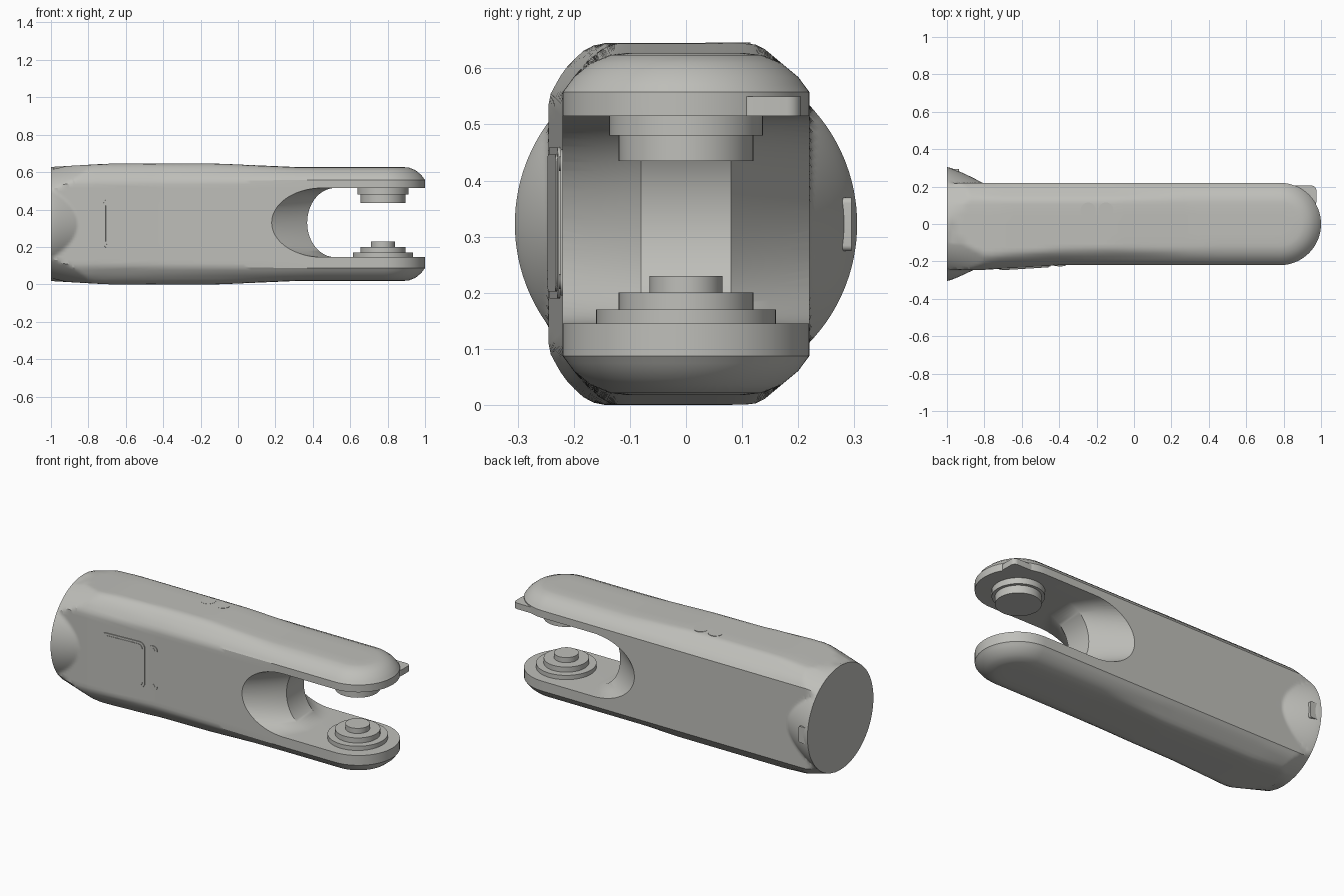
import bpy, bmesh, math
from mathutils import Matrix, Vector

if "Cube" in bpy.data.objects:
    bpy.data.objects.remove(bpy.data.objects["Cube"])

ZC = 0.3225      # height of the body axis
TIP = 0.78       # centre of the round fork tips

grey = bpy.data.materials.new("warm_grey")
grey.diffuse_color = (0.52, 0.52, 0.49, 1)
grey.use_nodes = True
grey.node_tree.nodes["Principled BSDF"].inputs["Base Color"].default_value = grey.diffuse_color


def finish(name, bm, mat=grey, smooth=True):
    bmesh.ops.remove_doubles(bm, verts=bm.verts, dist=1e-5)
    bmesh.ops.recalc_face_normals(bm, faces=bm.faces)
    me = bpy.data.meshes.new(name)
    bm.to_mesh(me)
    bm.free()
    ob = bpy.data.objects.new(name, me)
    bpy.context.collection.objects.link(ob)
    me.materials.append(mat)
    if smooth:
        shade(ob)
    return ob


def shade(ob):
    bpy.ops.object.select_all(action='DESELECT')
    ob.select_set(True)
    bpy.context.view_layer.objects.active = ob
    bpy.ops.object.shade_smooth_by_angle(angle=math.radians(28))


def loft(name, rings, caps=(True, True)):
    bm = bmesh.new()
    rows = [[bm.verts.new(p) for p in r] for r in rings]
    n = len(rows[0])
    for a, b in zip(rows, rows[1:]):
        for i in range(n):
            j = (i + 1) % n
            bm.faces.new((a[i], a[j], b[j], b[i]))
    if caps[0]:
        bm.faces.new(rows[0])
    if caps[1]:
        bm.faces.new(rows[-1])
    return finish(name, bm, smooth=False)


def clamp(v):
    return max(0.0, min(1.0, v))


# Body cross-section: one quadrant profile, the front side swells toward the rear
def profile(x, front):
    h = 0.305 + 0.0175 * min(clamp((0.3 - x) / 0.4), clamp((x + 1) / 0.3))
    plain = [(0, 0), (0, .235), (.02, .262), (.05, .287), (.085, h - .004), (.12, h), (.22, h)]
    if not front:
        return [(0.22 - a, z) for a, z in plain]
    w = 0.22 + 0.025 * clamp((-0.4 - x) / 0.4)
    full = [(0, 0), (0, .225), (.02, .262), (.04, .29), (.06, .309), (.08, h), (.22, h)]
    k = clamp((0.45 - x) / 1.0)
    return [(w - (a + (c - a) * k), z + (d - z) * k) for (a, z), (c, d) in zip(plain, full)]


def radius(x, t):
    u, v = abs(math.cos(t)), abs(math.sin(t))
    pts = profile(x, math.cos(t) < -1e-6)
    r = 9.0
    for (a, b), (c, d) in zip(pts, pts[1:]):
        ny, nz = d - b, a - c
        den = ny * u + nz * v
        if den > 1e-6:
            r = min(r, (ny * a + nz * b) / den)
    r = min(r, 0.305 + 0.25 * (x + 1))                 # round off into the rear disc
    return max(r, 0.305 - 0.09 * ((x + 1) / 0.2) ** 1.2)  # flared rear collar


edge = [math.atan2(z, y) for y, z in profile(0.7, False)[1:-1]]
quad = [edge[0] * i / 16 for i in range(16)]
for a, b in zip(edge, edge[1:] + [math.pi / 2]):
    quad += [a, (a + b) / 2]
half = quad + [math.pi / 2] + [math.pi - q for q in reversed(quad)]
angles = half + [-q for q in reversed(half[1:-1])]


def section(x):
    return [(radius(x, t) * math.cos(t), ZC + radius(x, t) * math.sin(t)) for t in angles]


xs = [-1 + 0.2 * i / 20 for i in range(20)] + [-0.8 + 1.58 * i / 40 for i in range(41)]
rings = [[(x, y, z) for y, z in section(x)] for x in xs]
for i in range(1, 19):                                  # sweep the section round the tip
    f = math.pi / 2 * i / 18
    rings.append([(TIP + abs(y) * math.sin(f), y * math.cos(f), z) for y, z in section(TIP)])
body = loft("arm_body", rings, caps=(True, False))

# Fork slot with a waisted throat, flaring toward both sides
slot = []
for y in (-.34, -.22, -.15, -.08, .08, .15, .22, .34):
    k = (abs(y) - 0.08) / 0.14
    x0, length = 0.37 - 0.19 * k, 0.15 + 0.12 * k
    ring = [(1.3, y, 0.145)]
    for i in range(33):
        a = math.pi * (i / 32 - 0.5)
        ring.append((x0 + length * (1 - math.cos(a)), y, 0.33 + 0.185 * math.sin(a)))
    slot.append(ring + [(1.3, y, 0.515)])
cutter = loft("slot_cutter", slot)
cutter.hide_render = True
cutter.hide_set(True)
mod = body.modifiers.new("slot", 'BOOLEAN')
mod.operation, mod.solver, mod.object = 'DIFFERENCE', 'EXACT', cutter
bpy.context.view_layer.objects.active = body
body.select_set(True)
bpy.ops.object.modifier_apply(modifier="slot")
bpy.data.objects.remove(cutter)
shade(body)


def disc(name, r, lo, hi, x=0.775, y=0.0):
    bm = bmesh.new()
    bmesh.ops.create_cone(bm, cap_ends=True, segments=64, radius1=r, radius2=r, depth=hi - lo,
                          matrix=Matrix.Translation((x, y, (lo + hi) / 2)))
    return finish(name, bm)


# Stepped pivot bosses on the two fork tips
for name, r, lo, hi in (("lower_boss_base", .16, .14, .17), ("lower_boss_step", .12, .165, .20),
                        ("lower_boss_pin", .065, .195, .23), ("upper_boss_base", .137, .48, .52),
                        ("upper_boss_pin", .12, .435, .485)):
    disc(name, r, lo, hi)

# Two small round plugs on the top
for i, x in enumerate((-.245, -.15)):
    disc("top_plug_%d" % (i + 1), .04, .63, ZC * 2 + .001, x, .075)


def plate(name, w, h, depth, r, matrix):
    """Rounded rectangle in local XY, extruded along local Z."""
    bm = bmesh.new()
    vs = []
    for c, (sx, sy) in enumerate(((1, 1), (-1, 1), (-1, -1), (1, -1))):
        for i in range(9):
            a = math.pi / 2 * (c + i / 8)
            vs.append(bm.verts.new((sx * (w / 2 - r) + r * math.cos(a),
                                    sy * (h / 2 - r) + r * math.sin(a), 0)))
    f = bm.faces.new(vs)
    ext = bmesh.ops.extrude_face_region(bm, geom=[f])
    top = [v for v in ext["geom"] if isinstance(v, bmesh.types.BMVert)]
    bmesh.ops.translate(bm, verts=top, vec=(0, 0, depth))
    bm.transform(matrix)
    return finish(name, bm)


def front_at(x, y, z, slope=0.0):
    return Matrix.Translation((x, y, z)) @ Matrix.Rotation(slope, 4, 'Z') @ Matrix.Rotation(math.pi / 2, 4, 'X')


# Front cover panel and the narrow strip beside it
tilt = math.atan(0.0625)
plate("panel_frame", .275, .27, .009, .035, front_at(-.583, -.2275, .325, tilt))
plate("panel_cover", .25, .245, .012, .028, front_at(-.583, -.2275, .325, tilt))
plate("side_strip", .058, .26, .006, .028, front_at(-.395, -.218, .325))
for i, z in enumerate((.22, .43)):
    plate("strip_screw_%d" % (i + 1), .026, .026, .008, .0129, front_at(-.395, -.218, z))

# Small catch on the rear collar and the tab on the upper fork tip
plate("collar_catch", .05, .095, .035, .01, front_at(-.96, .295, .322))
plate("tip_tab", .20, .11, .035, .025, Matrix.Translation((.875, .15, .515)))
